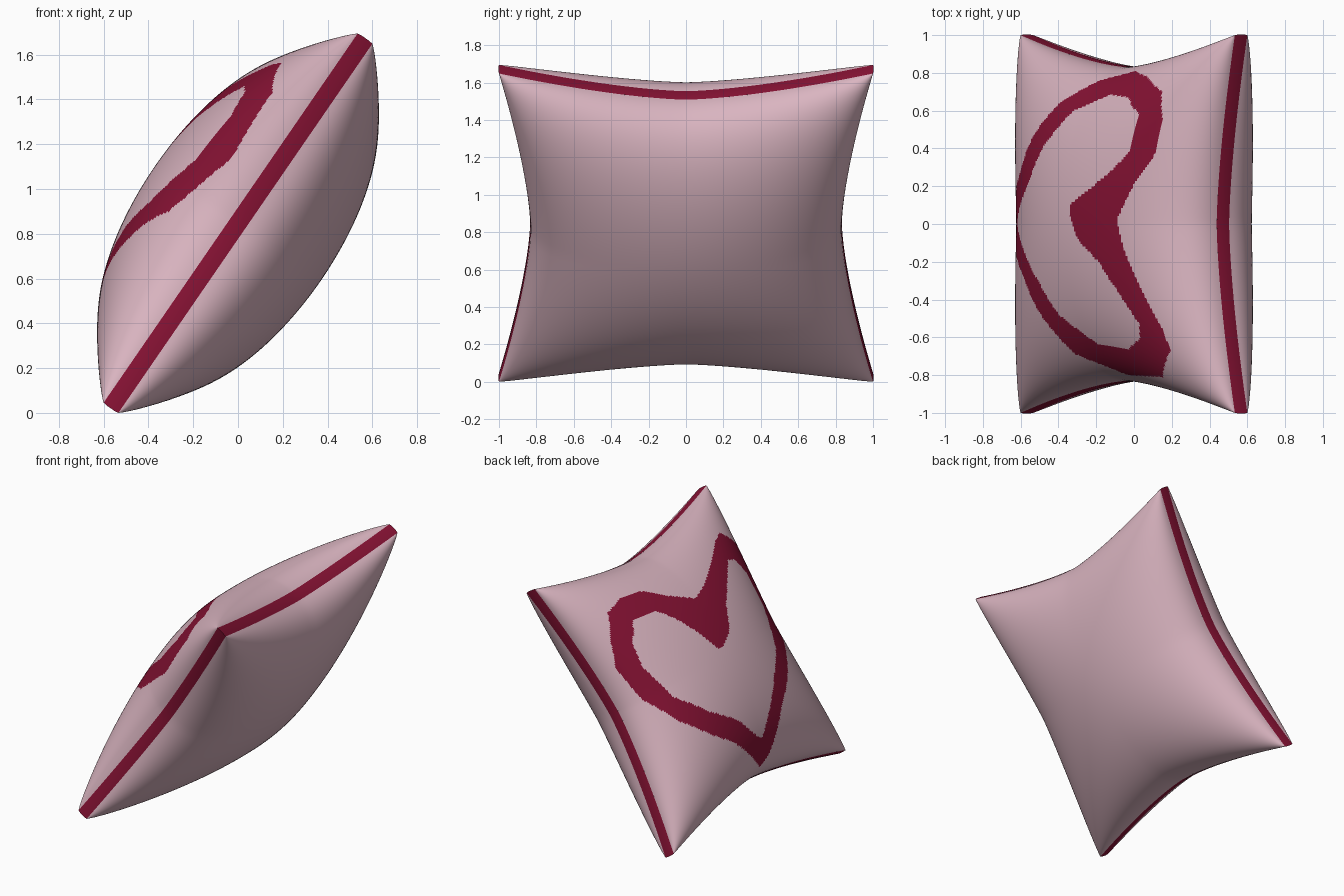
import bpy, math
from mathutils import Vector

if "Cube" in bpy.data.objects:
    bpy.data.objects.remove(bpy.data.objects["Cube"])

# Pillow frame: U runs up the leaning length, V is world y, N points out of the heart side
CENTRE = Vector((0, 0, 0.847))
U = Vector((0.567, 0, 0.824))
V = Vector((0, 1, 0))
N = Vector((-0.824, 0, 0.567))
SEAM = 0.04      # half width of the seam band
PUFF = 0.41      # height of the stuffing above the band


def material(name, rgb):
    m = bpy.data.materials.new(name)
    m.diffuse_color = (*rgb, 1)
    m.use_nodes = True
    m.node_tree.nodes["Principled BSDF"].inputs["Base Color"].default_value = m.diffuse_color
    return m


pink = material("soft pink", (0.70, 0.46, 0.53))
red = material("deep red", (0.24, 0.006, 0.034))


def edge(t):
    """Edge distance from the centre: pinched in the middle, full at corners."""
    return 0.83 + 0.17 * abs(t) ** 1.5


def flat(a, b):
    return a * edge(b), b * edge(a)


def puff(a, b):
    return SEAM + PUFF * (max(0, 1 - a * a) * max(0, 1 - b * b)) ** 0.45


def world(u, v, n):
    return CENTRE + U * u + V * v + N * n


def make(name, verts, faces, mats, indices=None, angle=50):
    me = bpy.data.meshes.new(name)
    me.from_pydata(verts, [], faces)
    for m in mats:
        me.materials.append(m)
    if indices:
        me.polygons.foreach_set("material_index", indices)
    ob = bpy.data.objects.new(name, me)
    bpy.context.collection.objects.link(ob)
    bpy.ops.object.select_all(action='DESELECT')
    ob.select_set(True)
    bpy.context.view_layer.objects.active = ob
    bpy.ops.object.shade_smooth_by_angle(angle=math.radians(angle))
    return ob


# Heart outlines on the panel as (u, v)
OUTER = [(.42, .02), (.52, .2), (.65, .38), (.67, .55), (.63, .7), (.45, .78), (.28, .81),
         (0, .76), (-.24, .64), (-.42, .47), (-.55, .29), (-.72, .1), (-.79, .0), (-.74, -.08),
         (-.5, -.28), (-.36, -.46), (-.13, -.69), (.22, -.8), (.57, -.81), (.7, -.67),
         (.67, -.56), (.55, -.32), (.46, -.12)]
INNER = [(.06, .03), (.05, .1), (.2, .18), (.35, .27), (.48, .38), (.5, .58), (.37, .67),
         (.2, .685), (-.08, .6), (-.28, .41), (-.43, .2), (-.58, .06), (-.62, 0), (-.55, -.07),
         (-.3, -.31), (-.15, -.48), (.13, -.64), (.37, -.665), (.5, -.61), (.52, -.53),
         (.41, -.37), (.28, -.2), (.12, -.08)]


def inside(p, poly):
    hit = False
    for (x1, y1), (x2, y2) in zip(poly, poly[1:] + poly[:1]):
        if (y1 > p[1]) != (y2 > p[1]) and p[0] < x1 + (p[1] - y1) * (x2 - x1) / (y2 - y1):
            hit = not hit
    return hit


def panel(name, side, count, heart=False):
    """One puffed sheet; rows are packed tighter towards the seam."""
    ts = [math.sin(math.pi / 2 * (2 * i / count - 1)) for i in range(count + 1)]
    mids = [math.sin(math.pi / 2 * ((2 * i + 1) / count - 1)) for i in range(count)]
    verts = [world(*flat(a, b), side * puff(a, b)) for a in ts for b in ts]
    faces, idx = [], []
    w = count + 1
    for i in range(count):
        for j in range(count):
            q = (i * w + j, (i + 1) * w + j, (i + 1) * w + j + 1, i * w + j + 1)
            faces.append(q if side > 0 else q[::-1])
            p = flat(mids[i], mids[j])
            idx.append(int(heart and inside(p, OUTER) and not inside(p, INNER)))
    make(name, verts, faces, [pink, red] if heart else [pink], idx)


# Front panel with the painted heart, and the plain back panel
panel("heart_panel", 1, 200, heart=True)
panel("back_panel", -1, 80)

# Seam band around all four sides
K = 60
ring = []
for k in range(4):
    for i in range(K):
        t = math.sin(math.pi / 2 * (2 * i / K - 1))
        ring.append(flat(*[(t, -1), (1, t), (-t, 1), (-1, -t)][k]))
levels = [(-SEAM, 1.0), (-SEAM * 0.5, 1.003), (SEAM * 0.5, 1.003), (SEAM, 1.0)]
verts = [world(u * s, v * s, n) for n, s in levels for u, v in ring]
L = len(ring)
faces = [(r * L + i, r * L + (i + 1) % L, (r + 1) * L + (i + 1) % L, (r + 1) * L + i)
         for r in range(len(levels) - 1) for i in range(L)]
make("seam_band", verts, faces, [red])
